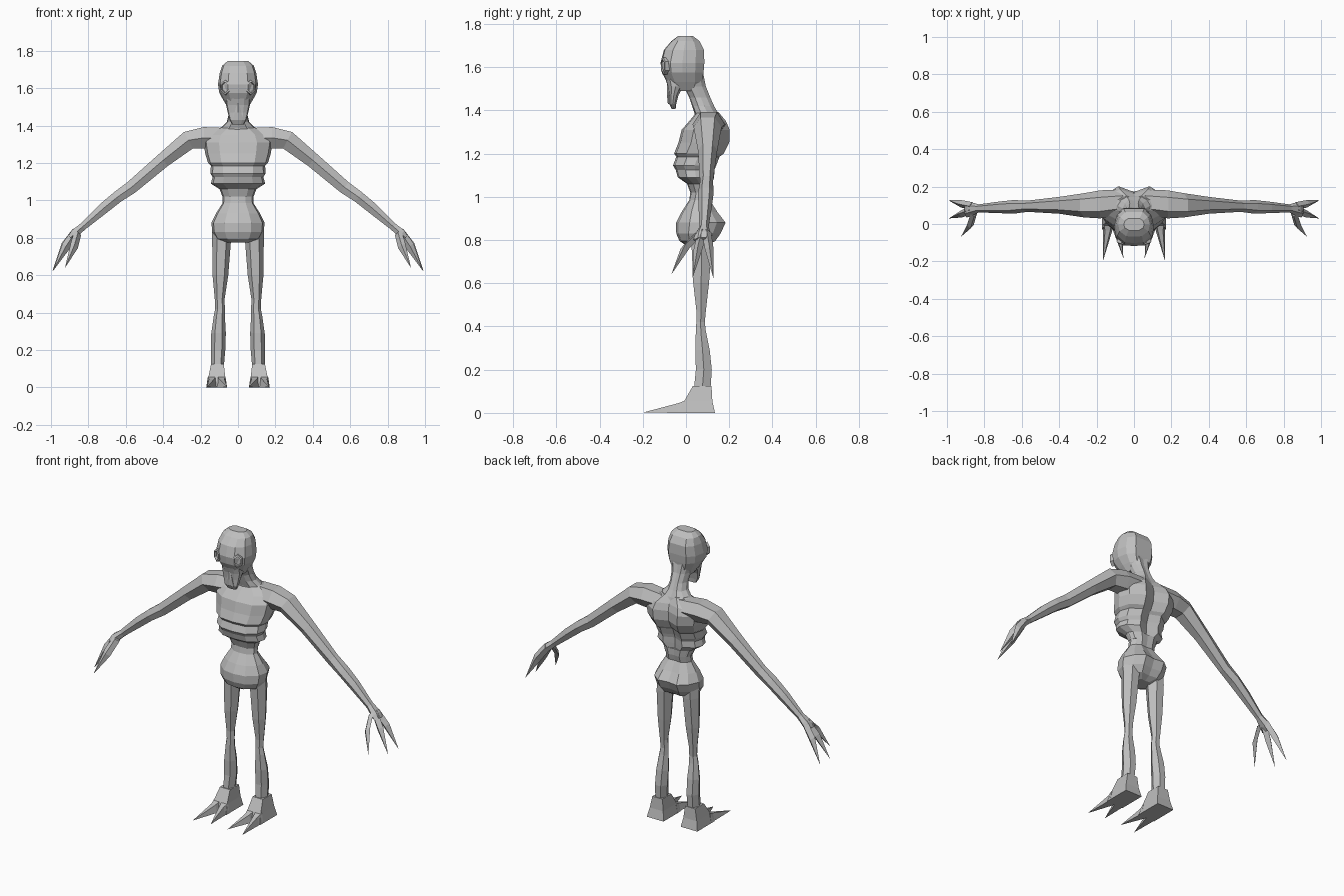
import bpy, bmesh, math
from mathutils import Vector

skin = bpy.data.materials.new("grey_skin")
skin.diffuse_color = (0.52, 0.52, 0.52, 1)


def loft(name, rings, mirror=False):
    """Skin a list of equal-length point rings and cap both ends."""
    bm = bmesh.new()
    rows = [[bm.verts.new(p) for p in r] for r in rings]
    n = len(rows[0])
    for a, b in zip(rows, rows[1:]):
        for i in range(n):
            j = (i + 1) % n
            bm.faces.new((a[i], a[j], b[j], b[i]))
    bm.faces.new(rows[0][::-1])
    bm.faces.new(rows[-1])
    bmesh.ops.remove_doubles(bm, verts=bm.verts, dist=0.0005)
    bmesh.ops.recalc_face_normals(bm, faces=bm.faces)
    me = bpy.data.meshes.new(name)
    bm.to_mesh(me)
    bm.free()
    me.materials.append(skin)
    ob = bpy.data.objects.new(name, me)
    bpy.context.collection.objects.link(ob)
    if mirror:
        ob.modifiers.new("mirror", 'MIRROR').use_mirror_merge = False
    return ob


def closed(half):
    """Complete a half section across the centre line."""
    return half + [(-u, v) for u, v in half[-2:0:-1]]


def stack(sec, levels):
    """Level = z, half width, front y, back y, optional centre x."""
    out = []
    for z, w, f, b, *cx in levels:
        c = cx[0] if cx else 0
        out.append([(c + u * w, (f + b) / 2 + v * (b - f) / 2, z) for u, v in sec])
    return out


CHEST = closed([(0, -1), (.55, -.92), (.92, -.5), (1, 0), (.88, .55), (.45, 1), (0, .72)])
ROUND = closed([(0, -1), (.5, -.9), (.92, -.45), (1, .1), (.8, .65), (.45, 1), (0, .92)])
HEAD = closed([(0, -1), (.5, -.95), (.9, -.55), (1, 0), (.88, .6), (.55, 1), (0, 1)])
LIMB = [(math.cos(a), math.sin(a)) for a in (math.radians(d) for d in range(0, 360, 60))]

# Rib cage with overlapping bands, narrowing to the waist
loft("rib_cage", stack(CHEST, [
    (1.392, .09, .05, .150), (1.35, .165, .015, .185), (1.31, .185, -.02, .202),
    (1.25, .175, -.035, .200), (1.20, .160, -.055, .175), (1.185, .145, -.045, .155),
    (1.145, .148, -.060, .140), (1.125, .136, -.048, .132), (1.09, .145, -.038, .130),
    (1.06, .098, .005, .120), (1.02, .083, .020, .118)]))

# Waist and hips
loft("pelvis", stack(ROUND, [
    (1.06, .098, .005, .120), (1.02, .082, .020, .118), (.985, .083, .015, .110),
    (.93, .118, -.02, .145), (.88, .142, -.046, .183), (.83, .138, -.045, .160),
    (.795, .118, -.03, .135), (.775, .06, .0, .10)]))

# Neck
loft("neck", stack(ROUND, [
    (1.34, .13, .04, .165), (1.385, .095, .04, .15), (1.42, .06, .028, .13),
    (1.46, .05, .015, .112), (1.51, .055, -.01, .092), (1.57, .07, -.03, .08)]))

# Skull
loft("head", stack(HEAD, [
    (1.745, .055, -.035, .03), (1.72, .085, -.068, .063), (1.68, .098, -.102, .083),
    (1.62, .107, -.118, .085), (1.575, .100, -.112, .081), (1.53, .075, -.088, .075),
    (1.49, .050, -.045, .05)]))

# Hanging muzzle with a wedge-shaped ridge
loft("muzzle", stack(HEAD, [
    (1.56, .065, -.10, 0), (1.51, .064, -.084, -.012), (1.47, .055, -.078, -.035),
    (1.43, .045, -.078, -.045), (1.405, .030, -.065, -.048)]))
loft("muzzle_ridge", [
    [(-w, -.05, z), (-w, y + .006, z), (0, y, z), (w, y + .006, z), (w, -.05, z)]
    for z, w, y in ((1.525, .004, -.088), (1.47, .018, -.088), (1.43, .026, -.084))])

# Hexagonal eye sockets with recessed centres
out = Vector((.4, -1, .0)).normalized()
side = Vector((1, .4, 0)).normalized()
mid = Vector((.067, -.098, 1.605))
loft("eye_socket", [
    [mid + out * d + side * (.029 * s * u) + Vector((0, 0, .04 * s * v))
     for u, v in [(b, a) for a, b in LIMB]]
    for s, d in ((1, -.025), (1, .008), (.72, .011), (.66, -.002))], True)


def limb_rings(path):
    """Rings across a path in the xz plane: x, z, half thickness, front y, back y."""
    out = []
    for i, (x, z, r, f, b) in enumerate(path):
        p, q = path[max(i - 1, 0)], path[min(i + 1, len(path) - 1)]
        d = Vector((q[0] - p[0], q[1] - p[1])).normalized()
        out.append([(x - d.y * r * v, (f + b) / 2 + (b - f) / 2 * u, z + d.x * r * v)
                    for u, v in LIMB])
    return out


# Arm from shoulder blade to wrist
loft("arm", limb_rings([
    (.06, 1.335, .060, .05, .185), (.18, 1.335, .066, .03, .180),
    (.265, 1.322, .058, .035, .165), (.40, 1.215, .046, .055, .145),
    (.57, 1.07, .040, .065, .125), (.645, 1.018, .036, .055, .128),
    (.72, .957, .034, .058, .120), (.83, .860, .023, .062, .105),
    (.875, .822, .026, .040, .118), (.895, .800, .018, .035, .115)]), True)


def spike(name, stations):
    """Tapering four-sided digit: centre, half width along y, half thickness."""
    loft(name, [[(c[0] - t * .75, c[1], c[2] - t * .7), (c[0], c[1] - w, c[2]),
                 (c[0] + t * .75, c[1], c[2] + t * .7), (c[0], c[1] + w, c[2])]
                for c, w, t in stations], True)


# Three clawed fingers
for name, root, knuckle, tip in (
        ("back_finger", (.865, .095, .835), (.925, .108, .755), (.992, .127, .622)),
        ("middle_finger", (.865, .075, .835), (.920, .055, .755), (.990, .030, .622)),
        ("front_finger", (.855, .060, .830), (.875, -.005, .760), (.925, -.068, .640))):
    spike(name, [(root, .022, .022), (knuckle, .020, .024), (tip, .0001, .0001)])

# Leg: thigh, knee and calf
loft("leg", stack(LIMB, [
    (.86, .060, .01, .13, .078), (.78, .050, .018, .128, .088), (.60, .042, .028, .112, .094),
    (.47, .026, .045, .095, .098), (.42, .026, .045, .090, .096), (.38, .030, .042, .095, .100),
    (.29, .039, .038, .115, .104), (.20, .038, .040, .125, .106), (.12, .034, .032, .120, .109),
    (.08, .036, .020, .118, .111)]), True)

# Foot block
BOX = [(-1, -1), (0, -1), (1, -1), (1, 1), (0, 1), (-1, 1)]
loft("foot", stack(BOX, [
    (.125, .034, .032, .118, .110), (.055, .045, -.008, .122, .113),
    (0, .056, -.030, .134, .114)]), True)

# Two toe claws per foot
for name, x0, x1, tip in (("outer_claw", .112, .170, (.166, -.198)),
                          ("inner_claw", .058, .116, (.057, -.182))):
    m = (x0 + x1) / 2
    loft(name, [
        [(x0, .0, 0), (x1, .0, 0), (m + .020, .0, .058), (m - .020, .0, .058)],
        [(x0 + .004, -.035, 0), (x1 - .004, -.035, 0), (m + .014, -.035, .045), (m - .014, -.035, .045)],
        [(tip[0], tip[1], .002)] * 4], True)
